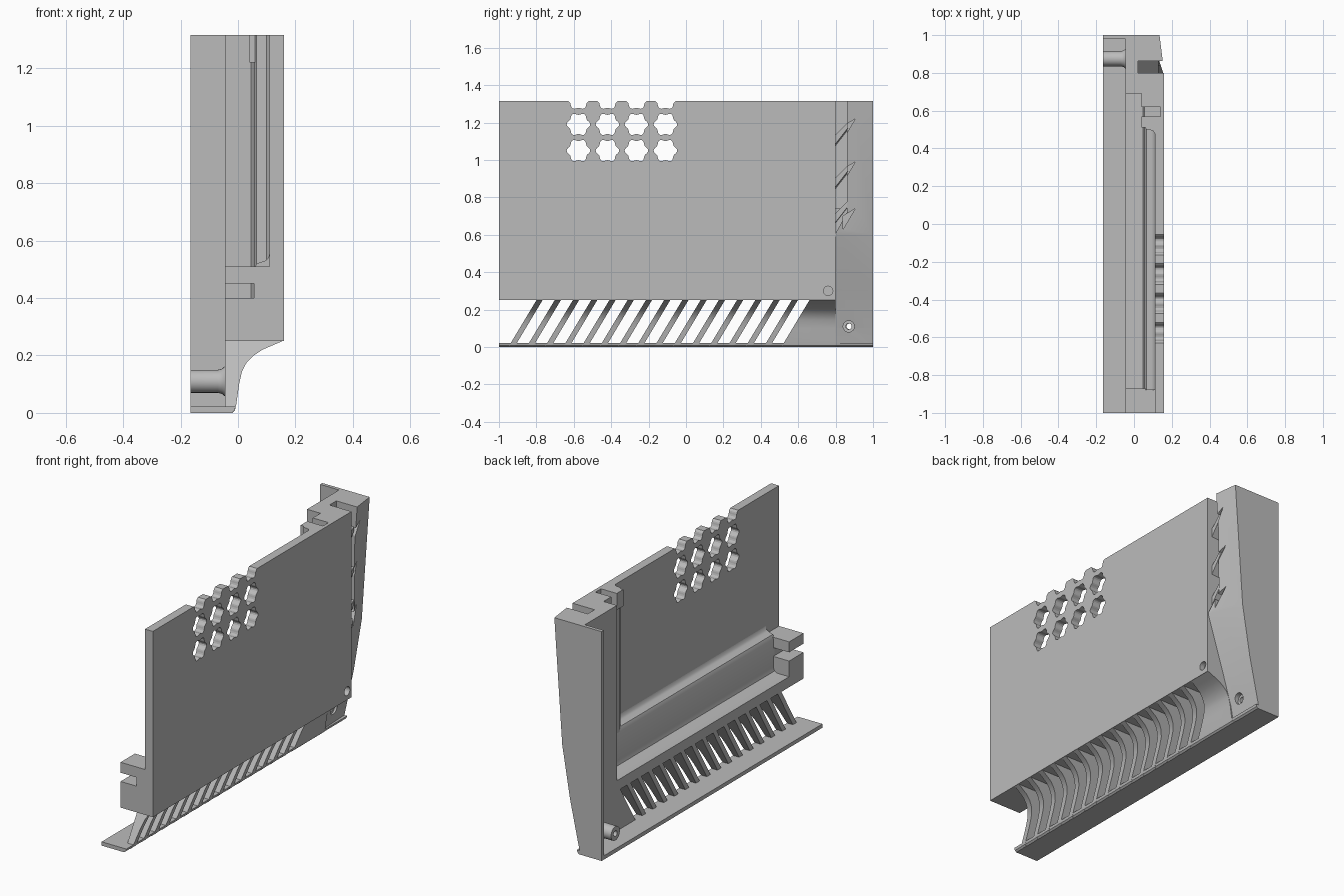
import bpy, bmesh, math
from mathutils import Vector

cube = bpy.data.objects.get("Cube")
if cube:
    bpy.data.objects.remove(cube, do_unlink=True)

grey = bpy.data.materials.new("plain_grey")
grey.use_nodes = True
grey.diffuse_color = (0.5, 0.5, 0.5, 1)
grey.node_tree.nodes["Principled BSDF"].inputs["Base Color"].default_value = (0.5, 0.5, 0.5, 1)

H = 1.315      # overall height
BACK = -0.165  # inner edge of the tray
RAIL = -0.045  # inner face of the rails


def place(axis, p, t):
    """Put a 2D profile point into 3D, t measured along the axis."""
    a, b = p
    return {"x": Vector((t, a, b)), "y": Vector((a, t, b)), "z": Vector((a, b, t))}[axis]


def add_prism(bm, pts, axis, t0, t1, shear=0.0, pts_end=None):
    """Extrude or loft a profile; shear slides y with height."""
    rings = []
    for t, ring in ((t0, pts), (t1, pts_end or pts)):
        verts = []
        for p in ring:
            v = place(axis, p, t)
            v.y += shear * v.z
            verts.append(bm.verts.new(v))
        rings.append(verts)
    n = len(pts)
    bm.faces.new(rings[0])
    bm.faces.new(rings[1][::-1])
    for i in range(n):
        j = (i + 1) % n
        bm.faces.new((rings[0][j], rings[0][i], rings[1][i], rings[1][j]))


def finish(name, bm, smooth=False):
    bmesh.ops.recalc_face_normals(bm, faces=bm.faces)
    mesh = bpy.data.meshes.new(name)
    bm.to_mesh(mesh)
    bm.free()
    mesh.materials.append(grey)
    ob = bpy.data.objects.new(name, mesh)
    bpy.context.collection.objects.link(ob)
    if smooth:
        select(ob)
        bpy.ops.object.shade_smooth_by_angle(angle=math.radians(35))
    return ob


def select(ob):
    bpy.ops.object.select_all(action="DESELECT")
    ob.select_set(True)
    bpy.context.view_layer.objects.active = ob


def prism(name, pts, axis, t0, t1, smooth=False, **kw):
    bm = bmesh.new()
    add_prism(bm, pts, axis, t0, t1, **kw)
    return finish(name, bm, smooth)


def rect(a0, a1, b0, b1):
    return [(a0, b0), (a1, b0), (a1, b1), (a0, b1)]


def box(name, x, y, z):
    return prism(name, rect(*x, *y), "z", *z)


def circle(cy, cz, r, n=24, lobes=0, wave=0.0):
    pts = []
    for i in range(n):
        a = 2 * math.pi * i / n
        q = r + wave * math.cos(lobes * a)
        pts.append((cy + q * math.cos(a), cz + q * math.sin(a)))
    return pts


def cut(ob, *cutters):
    select(ob)
    for c in cutters:
        c.hide_render = True
        m = ob.modifiers.new("cut", "BOOLEAN")
        m.operation = "DIFFERENCE"
        m.solver = "EXACT"
        m.object = c
        bpy.ops.object.modifier_apply(modifier=m.name)


def discard(*obs):
    for ob in obs:
        bpy.data.objects.remove(ob, do_unlink=True)


# Shared cutters: flower holes, top slot, blind pin hole
bm = bmesh.new()
for col in range(4):
    for row in range(3):
        add_prism(bm, circle(-0.575 + 0.155 * col, 1.05 + 0.14 * row, 0.057, 48, 6, 0.006),
                  "x", 0.05, 0.25)
flowers = finish("flower_cutter", bm)
slot = box("slot_cutter", (0.0, 0.14), (0.57, 0.62), (1.22, 1.4))
pin = prism("pin_cutter", circle(0.76, 0.3, 0.025), "x", 0.13, 0.25)

# Main flat panel
panel = box("main_panel", (0.11, 0.16), (-1, 0.8), (0.25, H))
cut(panel, flowers, slot, pin)

# Stepped lower rail with rounded inner corners
prism("lower_rail", [(RAIL, 0.25), (RAIL, 0.31), (0.03, 0.31), (0.048, 0.318), (0.055, 0.34),
                     (0.055, 0.50), (0.065, 0.52), (0.095, 0.53), (0.105, 0.538), (0.11, 0.555),
                     (0.12, 0.555), (0.12, 0.25)], "y", -0.88, 0.7, smooth=True)

# Stepped upright rail beside the end cap
upright = prism("upright_rail", [(0.12, 0.48), (0.11, 0.48), (0.10, 0.495), (0.065, 0.50),
                                 (0.055, 0.52), (0.055, 0.67), (0.045, 0.69), (RAIL, 0.69),
                                 (RAIL, 0.8), (0.12, 0.8)], "z", 0.25, H, smooth=True)
lip = box("upright_rail_lip", (0.04, 0.06), (0.51, 0.69), (1.22, H))
cut(upright, slot)
cut(lip, slot)

# Front end block with its groove
end_block = box("front_end_block", (RAIL, 0.12), (-1, -0.87), (0.25, 0.51))
groove = box("groove_cutter", (-0.1, 0.055), (-1.1, -0.8), (0.40, 0.45))
cut(end_block, groove)

# Thin bottom ledge
prism("bottom_ledge", [(BACK, 0), (-0.022, 0), (-0.012, 0.008), (-0.008, 0.022), (BACK, 0.022)],
      "y", -1, 1)

# Slanted curved fins and the solid corner behind them
curve = [(-0.02, 0), (-0.011, 0.008), (-0.006, 0.03), (0.004, 0.10), (0.014, 0.145),
         (0.03, 0.175), (0.055, 0.20), (0.085, 0.22), (0.12, 0.235), (0.16, 0.252)]
fin_profile = [(RAIL, 0)] + curve + [(RAIL, 0.252)]
SLANT = 0.6
bm = bmesh.new()
for i in range(15):
    y = -0.95 + 0.0975 * i
    add_prism(bm, fin_profile, "y", y, y + 0.033, shear=SLANT)
finish("slanted_fins", bm, smooth=True)

bm = bmesh.new()
add_prism(bm, fin_profile, "y", 0.51, 0.8, shear=SLANT)
trim = bmesh.ops.bisect_plane(bm, geom=bm.verts[:] + bm.edges[:] + bm.faces[:],
                              plane_co=(0, 0.8, 0), plane_no=(0, 1, 0), clear_outer=True)
bmesh.ops.holes_fill(bm, edges=[e for e in trim["geom_cut"] if isinstance(e, bmesh.types.BMEdge)])
finish("solid_corner", bm, smooth=True)

# End cap: sloped outer face lofted between the panel side and the far side
near = [(-0.02, 0), (0.0, 0.1), (0.06, 0.3), (0.155, 0.6), (0.16, H)]
far = [(-0.03, 0), (-0.008, 0.1), (0.035, 0.3), (0.085, 0.6), (0.135, H)]
inner = [(RAIL, H), (RAIL, 0)]
cap = prism("end_cap", near + inner, "y", 0.8, 1, smooth=True, pts_end=far + inner)
wall = box("end_cap_wall", (BACK, RAIL), (0.98, 1), (0, H))

# Recess in the cap, with notches running out of it
recess = prism("recess_cutter", [(0.3, 0.79), (0.02, 0.79), (0.02, 0.862), (0.3, 0.862)],
               "z", 0.74, 1.5)
bm = bmesh.new()
for z in (0.68, 0.93, 1.16):
    ring = [(0.84, z - 0.05), (0.905, z + 0.06), (0.84, z + 0.02)]
    add_prism(bm, ring, "x", 0.09, 0.3)
notches = finish("notch_cutter", bm)
low_wedge = prism("wedge_cutter", [(0.79, 0.59), (0.862, 0.72), (0.862, 0.76), (0.79, 0.76)],
                  "x", 0.10, 0.3)
bore = prism("bore_cutter", circle(0.87, 0.11, 0.016), "x", -0.3, 0.3)
sink = prism("sink_cutter", circle(0.87, 0.11, 0.03), "x", -0.018, 0.3)
cut(cap, recess, notches, low_wedge, bore, sink)

# Slanted teeth across the recess
bm = bmesh.new()
for z in (0.74, 0.93, 1.16):
    ring = [(0.795, z - 0.09), (0.865, z), (0.865, z + 0.03), (0.795, z - 0.04)]
    tip = [(y, h + 0.01) for y, h in ring]
    add_prism(bm, ring, "x", 0.01, 0.13, pts_end=tip)
finish("recess_teeth", bm)

# Hollow screw post with a flared foot
bm = bmesh.new()
sections = [(BACK, 0.016), (BACK, 0.04), (-0.07, 0.04), (-0.055, 0.044), (-0.044, 0.054),
            (-0.044, 0.016)]
rings = [[bm.verts.new((x, y, z)) for y, z in circle(0.875, 0.11, r)] for x, r in sections]
for a, b in zip(rings, rings[1:] + rings[:1]):
    for i in range(len(a)):
        j = (i + 1) % len(a)
        bm.faces.new((a[i], a[j], b[j], b[i]))
finish("screw_post", bm, smooth=True)

discard(flowers, slot, pin, groove, recess, notches, low_wedge, bore, sink)
